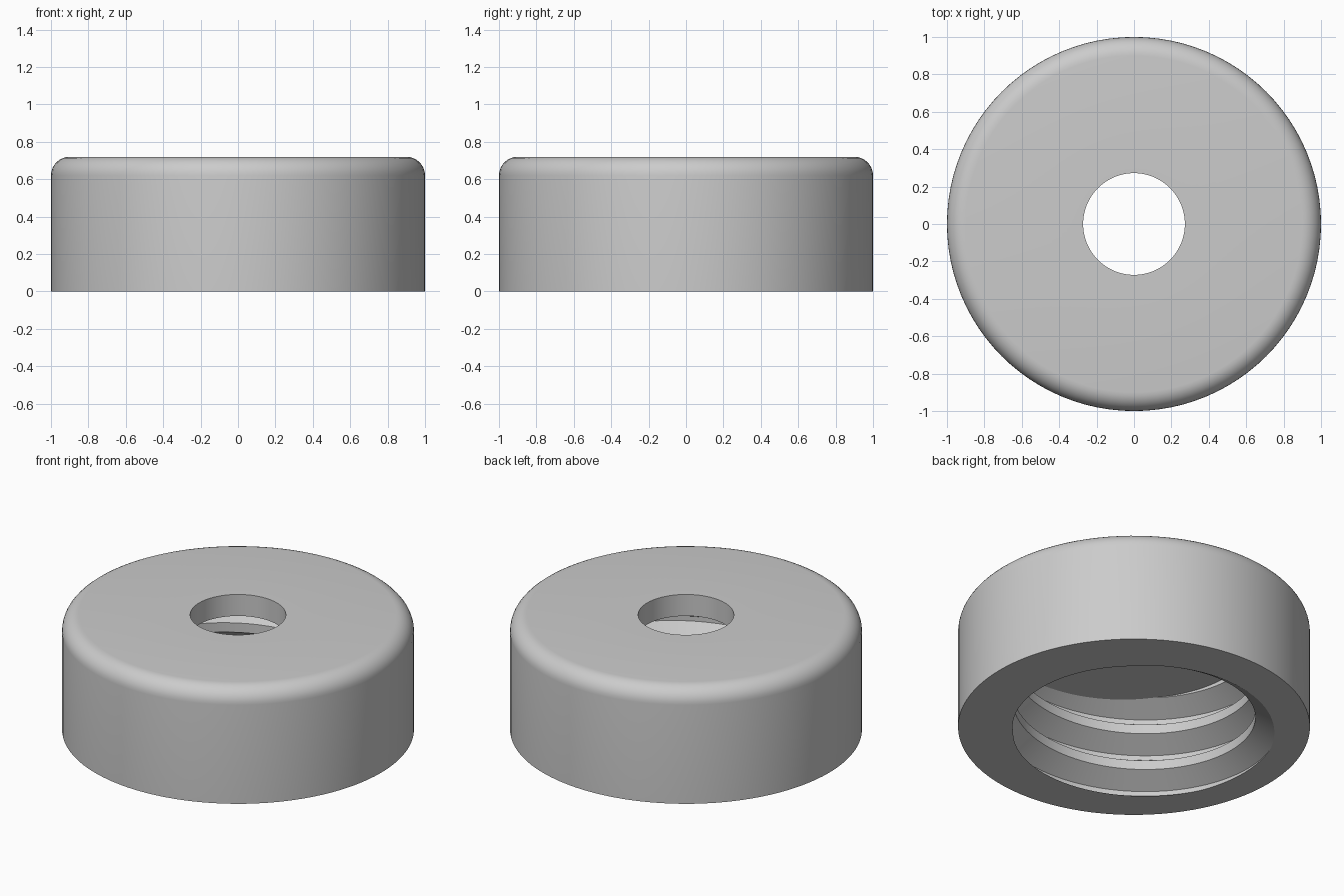
import bpy
import bmesh
from math import sin, cos, pi

cube = bpy.data.objects.get("Cube")
if cube:
    bpy.data.objects.remove(cube, do_unlink=True)

SIDES = 96
HEIGHT, CEILING = 0.72, 0.585
HOLE, FILLET = 0.272, 0.1
PITCH, CREST, ROOT = 0.235, 0.69, 0.815
TURNS = range(-2, 4)

# Grey plastic
grey = bpy.data.materials.new("mid grey")
grey.use_nodes = True
colour = (0.6, 0.6, 0.6, 1)
grey.diffuse_color = colour
grey.node_tree.nodes["Principled BSDF"].inputs["Base Color"].default_value = colour


def sweep(bm, profile, rise=0.0):
    """Spin a (radius, height) profile about z, climbing by rise per turn."""
    columns = []
    for i in range(SIDES + 1):
        a = 2 * pi * i / SIDES
        columns.append([bm.verts.new((r * cos(a), r * sin(a), z + rise * i / SIDES))
                        for r, z in profile])
    for left, right in zip(columns, columns[1:]):
        for k in range(len(profile) - 1):
            bm.faces.new((left[k], right[k], right[k + 1], left[k + 1]))


bm = bmesh.new()

# Internal thread: flat crest, sloped flank, narrow flat root, sloped flank
thread = []
for turn in TURNS:
    z = turn * PITCH
    thread += [(CREST, z - PITCH / 8), (CREST, z + PITCH / 8),
               (ROOT, z + PITCH * 7 / 16), (ROOT, z + PITCH * 9 / 16)]
sweep(bm, thread, PITCH)
bmesh.ops.remove_doubles(bm, verts=bm.verts, dist=1e-4)

# Trim the thread at the bottom rim and at the inner ceiling
for z, direction in ((0, -1), (CEILING, 1)):
    bmesh.ops.bisect_plane(bm, geom=bm.verts[:] + bm.edges[:] + bm.faces[:], dist=1e-5,
                           plane_co=(0, 0, z), plane_no=(0, 0, direction),
                           clear_outer=True)

# Outer wall, rounded shoulder, top and centre hole
outer = [(1, 0)]
for i in range(9):
    a = pi / 2 * i / 8
    outer.append((1 - FILLET + FILLET * cos(a), HEIGHT - FILLET + FILLET * sin(a)))
outer += [(HOLE, HEIGHT), (HOLE, CEILING)]
sweep(bm, outer)
bmesh.ops.remove_doubles(bm, verts=bm.verts, dist=1e-4)

# Flat rings closing the bottom rim and the ceiling
for z in (0, CEILING):
    rim = [e for e in bm.edges if e.is_boundary
           and all(abs(v.co.z - z) < 1e-3 for v in e.verts)]
    bmesh.ops.triangle_fill(bm, edges=rim, use_beauty=True, normal=(0, 0, -1))

bmesh.ops.recalc_face_normals(bm, faces=bm.faces)
mesh = bpy.data.meshes.new("threaded_cap")
bm.to_mesh(mesh)
bm.free()
mesh.materials.append(grey)

cap = bpy.data.objects.new("threaded_cap", mesh)
bpy.context.collection.objects.link(cap)
bpy.ops.object.select_all(action="DESELECT")
cap.select_set(True)
bpy.context.view_layer.objects.active = cap
bpy.ops.object.shade_smooth_by_angle(angle=pi / 6)
